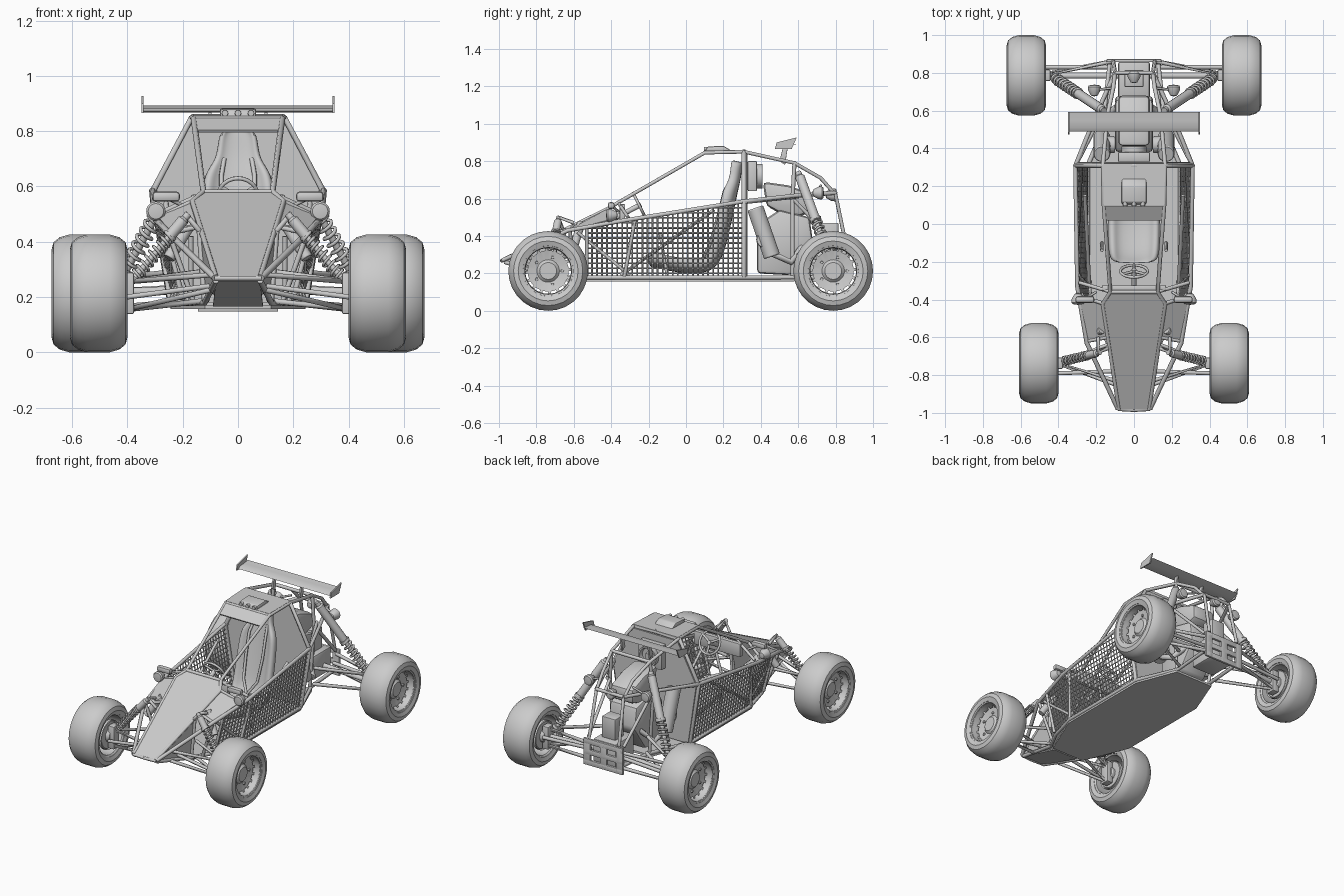
import bpy, bmesh, math
from mathutils import Vector, Matrix

if "Cube" in bpy.data.objects:
    bpy.data.objects.remove(bpy.data.objects["Cube"])


def activate(ob):
    bpy.context.collection.objects.link(ob)
    bpy.ops.object.select_all(action='DESELECT')
    ob.select_set(True)
    bpy.context.view_layer.objects.active = ob


def finish(name, bm, mirror=False, thick=0, bevel=0, subsurf=0):
    bmesh.ops.recalc_face_normals(bm, faces=bm.faces)
    me = bpy.data.meshes.new(name)
    bm.to_mesh(me)
    bm.free()
    ob = bpy.data.objects.new(name, me)
    activate(ob)
    if thick:
        m = ob.modifiers.new("Solidify", 'SOLIDIFY')
        m.thickness, m.offset = thick, 0
    if bevel:
        m = ob.modifiers.new("Bevel", 'BEVEL')
        m.width, m.segments = bevel, 2
    if subsurf:
        ob.modifiers.new("Subsurf", 'SUBSURF').levels = subsurf
    if mirror:
        ob.modifiers.new("Mirror", 'MIRROR')
    bpy.ops.object.convert(target='MESH')
    bpy.ops.object.shade_smooth_by_angle(angle=math.radians(32))


def tube(name, paths, r=0.011, mirror=True, res=1):
    cu = bpy.data.curves.new(name, 'CURVE')
    cu.dimensions, cu.bevel_depth, cu.bevel_resolution, cu.use_fill_caps = '3D', r, res, True
    for path in paths:
        for s in ((1, -1) if mirror else (1,)):
            sp = cu.splines.new('POLY')
            sp.points.add(len(path) - 1)
            for p, (x, y, z) in zip(sp.points, path):
                p.co = (x * s, y, z, 1)
    activate(bpy.data.objects.new(name, cu))
    bpy.ops.object.convert(target='MESH')


def panel(name, pts, mirror=False, thick=0.008):
    bm = bmesh.new()
    bm.faces.new([bm.verts.new(p) for p in pts])
    finish(name, bm, mirror, thick)


def sym(half):
    return half + [(-x, y, z) for x, y, z in reversed(half)]


def box(name, c, size, rx=0, mirror=False, bevel=0.006):
    bm = bmesh.new()
    m = Matrix.Translation(c) @ Matrix.Rotation(rx, 4, 'X') @ Matrix.Diagonal((*size, 1))
    bmesh.ops.create_cube(bm, size=1, matrix=m)
    finish(name, bm, mirror, bevel=bevel)


def extrude(name, prof, x0, x1, mirror=False, bevel=0.01):
    bm = bmesh.new()
    A, B = [[bm.verts.new((x, y, z)) for y, z in prof] for x in (x0, x1)]
    bm.faces.new(A)
    bm.faces.new(B)
    for i in range(len(A)):
        bm.faces.new([A[i - 1], A[i], B[i], B[i - 1]])
    finish(name, bm, mirror, bevel=bevel)


def lathe(name, prof, origin, axis, segs=24, closed=False, mirror=False, slot_ring=None):
    bm = bmesh.new()
    q = Vector(axis).to_track_quat('Z', 'Y')
    rings = []
    for r, a in prof:
        n = segs if r > 1e-5 else 1
        rings.append([bm.verts.new(Vector(origin) + q @ Vector((r * math.cos(2 * math.pi * i / segs),
                      r * math.sin(2 * math.pi * i / segs), a))) for i in range(n)])
    for k in range(len(rings) if closed else len(rings) - 1):
        A, B = rings[k], rings[(k + 1) % len(rings)]
        for i in range(segs):
            if k == slot_ring and i % 3:
                continue
            vs = [A[i % len(A)], A[(i + 1) % len(A)], B[(i + 1) % len(B)], B[i % len(B)]]
            bm.faces.new(list(dict.fromkeys(vs)))
    finish(name, bm, mirror)


def rod(name, a, b, r, mirror=True, segs=14):
    L = (Vector(b) - Vector(a)).length
    lathe(name, [(0, 0), (r * .9, 0), (r, r * .15), (r, L - r * .15), (r * .9, L), (0, L)],
          a, Vector(b) - Vector(a), segs, mirror=mirror)


def shock(name, top, bot, r, turns, f):
    t, d = Vector(top), Vector(bot) - Vector(top)
    L = d.length
    lathe(name + "_damper", [(0, 0), (r * .6, 0), (r * .6, .02), (r * .95, .03), (r * .95, L * f), (r * 1.15, L * f),
          (r * 1.15, L * (f + .03)), (r * .5, L * (f + .03)), (r * .5, L * .92), (r, L * .92), (r, L * .95),
          (r * .4, L * .95), (r * .4, L), (0, L)], top, d, 16, mirror=True)
    q = d.to_track_quat('Z', 'Y')
    n = turns * 10
    tube(name + "_spring", [[t + q @ Vector((r * math.cos(i * .2 * math.pi), r * math.sin(i * .2 * math.pi),
         L * (f + (.92 - f) * i / n))) for i in range(n + 1)]], r * .25)


# wheels: tyre, slotted rim, bolts, hub
for pos, cx, cy in (("front", 0.504, -0.737), ("rear", 0.57, 0.787)):
    o = (cx, cy, 0.213)
    half = [(.13, .075), (.135, .095), (.16, .104), (.185, .097), (.203, .075), (.213, .04)]
    lathe(pos + "_tyre", half + [(r, -a) for r, a in reversed(half)], o, (1, 0, 0), 28, True, True)
    lathe(pos + "_rim", [(.136, .094), (.126, .09), (.122, .05), (.11, .045), (.06, .036), (.045, .05), (0, .05)],
          o, (1, 0, 0), 48, mirror=True, slot_ring=2)
    lathe(pos + "_rim_barrel", [(.129, .09), (.125, .085), (.125, -.085), (.136, -.094)], o, (1, 0, 0), 32, mirror=True)
    for i in range(5):
        a = i * .4 * math.pi
        p = (cx + .035, cy + .075 * math.cos(a), .213 + .075 * math.sin(a))
        rod(f"{pos}_wheel_bolt_{i}", p, (p[0] + .012, p[1], p[2]), .009, segs=6)
    rod(pos + "_hub", (cx - .1, cy, .213), (cx + .04, cy, .213), .045)
    rod(pos + "_brake_disc", (cx - .075, cy, .213), (cx - .065, cy, .213), .095, segs=28)
    box(pos + "_upright", (cx - .105, cy, .213), (.045, .06, .15), mirror=True)

# space frame
top_rail = [(.085, -.98, .27), (.25, -.63, .43), (.3, -.33, .483), (.31, .31, .585), (.2, .58, .615), (.1, .8, .63)]
tube("upper_rail", [top_rail], .012)
tube("lower_rail", [[(.08, -.97, .26), (.12, -.66, .18), (.19, -.53, .178), (.245, -.33, .178), (.245, .31, .178),
                     (.13, .58, .178), (.13, .86, .2)]], .012)
tube("main_hoop", [[(.245, .31, .18), (.31, .31, .58), (.17, .31, .845), (0, .31, .85)]], .013)
tube("windscreen_pillar", [[(.165, .31, .85), (.16, .1, .845), (.125, -.36, .58), (.165, -.42, .545), (.08, -.98, .272)],
                           [(.125, -.36, .58), (0, -.36, .58)], [(.16, .1, .845), (0, .1, .845)]], .011)
tube("nose_tube", [[(.085, -.98, .268), (0, -.985, .268)], [(.165, -.42, .545), (.29, -.38, .485)],
                   [(.14, -.6, .455), (.25, -.62, .43)], [(.12, -.36, .575), (.29, -.31, .5)],
                   [(.25, -.62, .43), (.16, -.6, .18)], [(.14, -.65, .44), (.12, -.66, .18)],
                   [(.14, -.66, .44), (.19, -.68, .5), (.19, -.6, .47)]], .01)
tube("side_brace", [[(.245, -.33, .18), (.295, -.27, .5)], [(.235, -.35, .19), (.26, .15, .54)],
                    [(.2, -.53, .19), (.262, -.53, .44)], [(.235, -.3, .19), (.24, -.58, .42)]], .01)
tube("rear_frame", [[(.165, .31, .85), (.14, .58, .79), (.11, .72, .71), (.1, .8, .62), (.11, .86, .33)],
                    [(.13, .57, .18), (.16, .57, .61), (.14, .58, .79)],
                    [(.14, .58, .79), (0, .58, .79)], [(.31, .31, .58), (.16, .6, .61)],
                    [(.1, .8, .63), (0, .8, .63)], [(.16, .57, .6), (.13, .84, .32)]], .011)

# side mesh
def side(y, z):
    zt = .483 + (y + .33) * (.16 if y > -.33 else .18)
    f = (z - .185) / (zt - .185)
    t = min(1, (y + .53) / .25)
    xb, xt = .19 + .055 * t, .265 + .035 * t + max(0, y + .33) * .015
    return (xb + (xt - xb) * f, y, z), zt

bars = []
for i in range(32):
    y = -.53 + i * .027
    bars.append([side(y, .185)[0], side(y, side(y, .3)[1])[0]])
for j in range(15):
    z = .2 + j * .027
    row = [side(-.53 + k * .06, z)[0] for k in range(15) if side(-.53 + k * .06, z)[1] >= z]
    if len(row) > 1:
        bars.append(row)
tube("side_mesh", bars, .0045, res=0)

# body panels
panel("hood", sym([(.125, -.36, .575), (.165, -.42, .545), (.075, -.985, .268)]), thick=.012)
panel("hood_side", [(.165, -.42, .54), (.29, -.38, .49), (.24, -.62, .43), (.13, -.6, .452)], True)
panel("nose_underside", sym([(.08, -.97, .262), (.09, -.66, .17)]))
panel("nose_cheek", [(.08, -.97, .265), (.13, -.66, .42), (.11, -.66, .18)], True)
panel("floor", sym([(.12, -.64, .163), (.245, -.34, .163), (.245, .31, .163), (.14, .58, .163)]), thick=.014)
panel("firewall", sym([(.245, .325, .18), (.305, .325, .58), (.165, .325, .84)]))
panel("roof", sym([(.165, .32, .855), (.16, .1, .85)]), thick=.012)
panel("roof_visor", sym([(.158, .1, .847), (.148, .02, .8)]), thick=.01)
box("dashboard", (0, -.34, .525), (.34, .03, .09))
extrude("roof_scoop", [(.1, .85), (.115, .878), (.2, .882), (.245, .855)], -.066, .066, bevel=.008)
for i in (-1, 0, 1):
    rod(f"roof_lamp_{i + 2}", (i * .047, .12, .865), (i * .047, .095, .865), .012, mirror=False)

# seat with side bolsters, lofted along its profile
path = [(-.2, .25, .12), (-.17, .26, .135), (-.05, .23, .14), (.08, .22, .14), (.16, .25, .14), (.2, .4, .14), (.235, .56, .135),
        (.25, .64, .125), (.262, .69, .085), (.27, .74, .075), (.275, .785, .07), (.278, .8, .05)]
bm = bmesh.new()
rings = []
for i, (y, z, w) in enumerate(path):
    a, b = path[max(i - 1, 0)], path[min(i + 1, len(path) - 1)]
    t = Vector((0, b[0] - a[0], b[1] - a[1])).normalized()
    n = Vector((0, -t.z, t.y))
    d = .055 if w > .11 else .035
    rings.append([bm.verts.new(Vector((x * w, y, z)) + n * k) for x, k in
                  ((-1, -.03), (-1, d), (-.72, d), (-.55, .02), (.55, .02), (.72, d), (1, d), (1, -.03))])
for A, B in zip(rings, rings[1:]):
    for i in range(8):
        bm.faces.new([A[i], A[(i + 1) % 8], B[(i + 1) % 8], B[i]])
bm.faces.new(rings[0])
bm.faces.new(rings[-1])
finish("seat", bm, subsurf=2)
tube("harness", [[(.05, .24, .7), (.06, .205, .64), (.06, .17, .5), (.05, .13, .36), (0, .09, .28)],
                 [(.14, .12, .28), (0, .09, .28)]], .009)

# steering wheel, column, levers
c, q = Vector((0, -.25, .565)), Vector((0, 1, .5)).to_track_quat('Z', 'Y')
ring = [c + q @ Vector((.072 * math.cos(i * math.pi / 12), .072 * math.sin(i * math.pi / 12), 0)) for i in range(25)]
tube("steering_wheel", [ring] + [[c, ring[k]] for k in (2, 10, 18)], .008, False)
rod("steering_column", (0, -.24, .568), (0, -.45, .46), .014, False)
tube("levers", [[(.17, -.1, .18), (.17, -.14, .42)], [(.06, -.6, .18), (.06, -.58, .3)]], .009)

# mirrors, front lamps, rear lamps
box("mirror", (.26, -.4, .563), (.1, .035, .036), bevel=.012, mirror=True)
tube("lamp_stalk", [[(.2, -.36, .53), (.25, -.39, .555)], [(.27, -.37, .49), (.295, -.4, .51)],
                    [(.11, .72, .67), (.2, .71, .635)]], .007)
lamp = [(0, -.045), (.018, -.04), (.033, -.012), (.035, .006), (.028, .014), (0, .018)]
lathe("front_lamp", lamp, (.297, -.41, .51), (0, -1, 0), 20, mirror=True)
lathe("rear_lamp", lamp, (.21, .72, .63), (0, 1, 0), 20, mirror=True)
lathe("centre_rear_lamp", lamp, (0, .79, .62), (0, 1, 0), 20)

# rear wing
extrude("wing_blade", [(.49, .872), (.51, .884), (.55, .886), (.592, .892), (.55, .876), (.51, .868)], -.345, .345, bevel=0)
extrude("wing_end_plate", [(.475, .865), (.565, .865), (.592, .927), (.485, .9)], .341, .349, True, 0)
extrude("wing_support", [(.5, .8), (.53, .78), (.545, .88), (.52, .88)], .095, .107, True, .002)

# suspension arms
tube("front_arms", [[(.1, -.85, .225), (.4, -.745, .155), (.13, -.64, .185)], [(.1, -.83, .28), (.4, -.735, .255), (.14, -.64, .29)],
                    [(.1, -.78, .24), (.4, -.79, .2)]], .0105)
tube("rear_arms", [[(.12, .86, .19), (.47, .8, .16), (.13, .6, .19)], [(.12, .86, .29), (.47, .785, .265), (.14, .6, .3)],
                   [(.12, .83, .24), (.47, .83, .22)]], .0115)
rod("drive_shaft", (.08, .785, .23), (.5, .785, .213), .016)
shock("front_shock", (.18, -.68, .5), (.39, -.73, .25), .022, 9, .3)
shock("rear_shock", (.16, .6, .74), (.43, .78, .25), .027, 8, .5)
rod("front_reservoir", (.17, -.56, .47), (.25, -.6, .34), .022)

# engine bay
extrude("engine_cover", [(.41, .69), (.55, .67), (.68, .62), (.68, .53), (.56, .49), (.43, .56)], -.085, .085, bevel=.025)
extrude("engine_block", [(.38, .2), (.56, .19), (.68, .36), (.66, .5), (.5, .54), (.38, .46)], -.1, .1, bevel=.02)
box("gearbox", (0, .76, .25), (.17, .2, .16), bevel=.015)
box("tail_block", (0, .77, .4), (.1, .09, .14))
box("radiator", (0, .355, .72), (.17, .05, .16))
lathe("radiator_fan", [(.066, 0), (.066, .035), (.056, .035), (.05, .012), (.025, .012), (.02, .03), (0, .03)], (0, .375, .72), (0, 1, 0))
rod("silencer", (.17, .37, .55), (.17, .46, .29), .045, segs=18)
tube("exhaust_pipe", [[(.17, .45, .31), (.16, .56, .26), (.09, .62, .34)]], .018)
rod("alternator", (.1, .42, .38), (.2, .42, .38), .045)

# rear bulkhead plate with openings
for i, z in enumerate((.165, .235, .305)):
    box(f"bulkhead_bar_{i}", (0, .865, z), (.29, .016, .035), bevel=.003)
for i, x in enumerate((-.12, 0, .12)):
    box(f"bulkhead_post_{i}", (x, .865, .235), (.05, .016, .17), bevel=.003)
